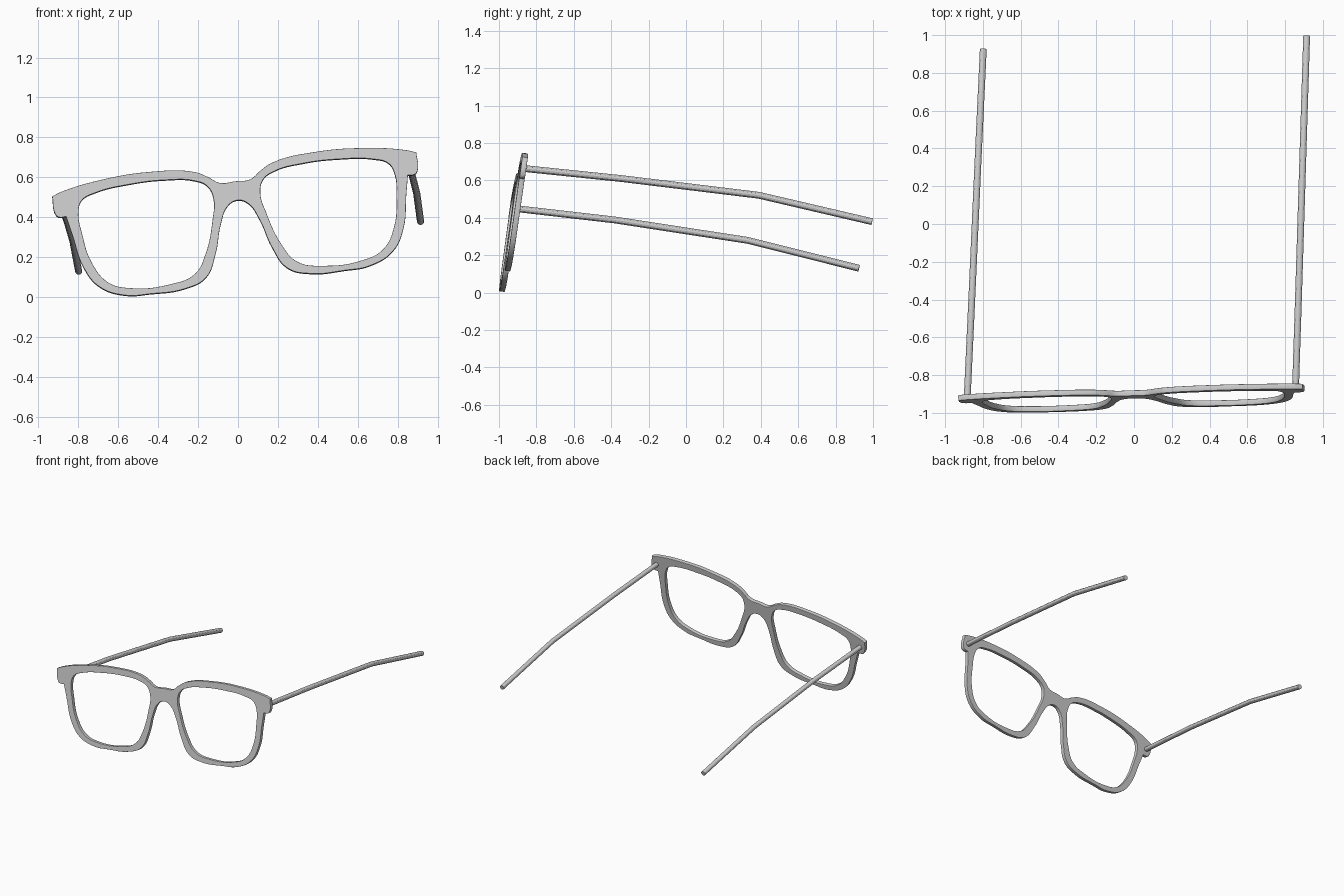
import bpy
from mathutils import Matrix, Vector

if "Cube" in bpy.data.objects:
    bpy.data.objects.remove(bpy.data.objects["Cube"])

# Half of the frame front, in its own plane: (sideways, up, sharp corner?)
OUTER = [(0.077, .577, 0), (.133, .614, 0), (.194, .646, 0), (.417, .674, 0), (.67, .663, 0),
         (.87, .628, 0), (.918, .611, 1), (.911, .515, 0), (.895, .502, 0), (.862, .502, 1),
         (.842, .405, 0), (.808, .243, 0), (.742, .135, 0), (.617, .075, 0), (.492, .067, 0),
         (.315, .072, 0), (.205, .114, 0), (.142, .227, 0), (.097, .373, 0), (.051, .458, 0)]
LENS = [(.797, .52), (.793, .408), (.761, .253), (.693, .149), (.587, .108), (.387, .103),
        (.257, .14), (.192, .233), (.135, .402), (.118, .501), (.14, .567), (.2, .602),
        (.349, .624), (.525, .624), (.704, .602), (.773, .573)]


def finish(obj):
    # Turn a curve into a smooth-shaded mesh
    bpy.ops.object.select_all(action='DESELECT')
    obj.select_set(True)
    bpy.context.view_layer.objects.active = obj
    bpy.ops.object.convert(target='MESH')
    bpy.ops.object.shade_smooth_by_angle()


def new_curve(name, dims):
    data = bpy.data.curves.new(name, 'CURVE')
    data.dimensions = dims
    obj = bpy.data.objects.new(name, data)
    bpy.context.collection.objects.link(obj)
    return obj


def add_loop(data, pts):
    sp = data.splines.new('BEZIER')
    sp.bezier_points.add(len(pts) - 1)
    for bp, (x, y, sharp) in zip(sp.bezier_points, pts):
        bp.co = (x, y, 0)
        bp.handle_left_type = bp.handle_right_type = 'VECTOR' if sharp else 'AUTO'
    sp.use_cyclic_u = True
    sp.resolution_u = 6


# Frame front: mirrored outline with two lens holes
front = new_curve("frame_front", '2D')
c = front.data
mirrored = [(-x, y, s) for x, y, s in reversed(OUTER)]
add_loop(c, [(0, .576, 0)] + OUTER + [(0, .48, 0)] + mirrored)
for side in (1, -1):
    add_loop(c, [(side * x, y, 0) for x, y in LENS])
c.fill_mode = 'BOTH'
c.extrude = .012
c.bevel_depth = .003
c.bevel_resolution = 1
c.offset = -.003

# The glasses rest tilted: rolled, leaning back and slightly turned
ex = Vector((.9925, .035, .122))
ez = Vector((-.122, .139, .9925))
n = ex.cross(ez).normalized()
m = Matrix((ex, ez, n)).transposed().to_4x4()
m.translation = (.057, -.975, .007)
front.matrix_world = m
finish(front)


# Temple arms: round rods with a bend near the ear
def temple(name, pts):
    obj = new_curve(name, '3D')
    d = obj.data
    sp = d.splines.new('POLY')
    sp.points.add(len(pts) - 1)
    for p, co in zip(sp.points, pts):
        p.co = (*co, 1)
    d.bevel_depth = .018
    d.bevel_resolution = 4
    d.use_fill_caps = True
    finish(obj)


temple("right_temple", [(.855, -.875, .664), (.872, -.35, .61), (.895, .39, .52), (.914, .995, .379)])
temple("left_temple", [(-.883, -.92, .45), (-.858, -.38, .388), (-.826, .33, .279), (-.798, .925, .13)])
